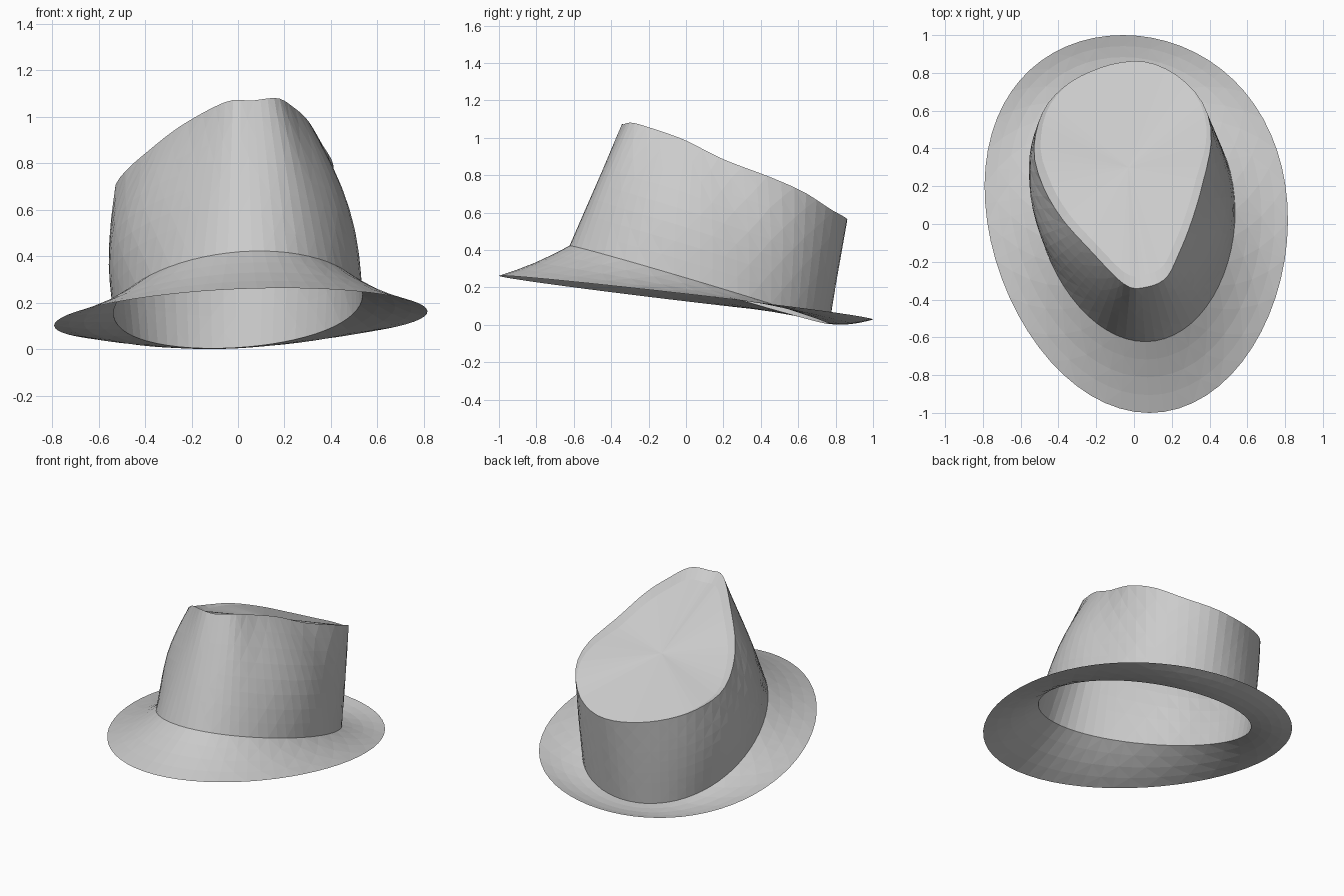
import bpy
from math import sin, cos, pi, atan2, tau
from mathutils import Vector

if "Cube" in bpy.data.objects:
    bpy.data.objects.remove(bpy.data.objects["Cube"])

N = 64
CENTRE_Y = 0.1


def brim_edge(t):
    # egg-shaped outer edge, lying on a tilted plane
    x = 0.8 * cos(t) - 0.07 * sin(t) + 0.012
    y = sin(t) + 0.11 * cos(t) ** 2
    return Vector((x, y, 0.145 - 0.115 * y + 0.025 * x))


def crown_base(t):
    # crease between crown and brim, tilted more steeply than the brim edge
    x = 0.532 * cos(t) - 0.06 * sin(t)
    y = 0.072 + 0.695 * sin(t) + 0.07 * cos(t) ** 2
    return Vector((x, y, 0.235 - 0.298 * y + 0.03 * x))


# teardrop rim of the crown top, counter-clockwise
RIM = [Vector(p) for p in (
    (0.30, 0.0, 0.985), (0.36, 0.2, 0.885), (0.41, 0.45, 0.79), (0.37, 0.63, 0.71),
    (0.25, 0.77, 0.62), (0.1, 0.85, 0.575), (-0.04, 0.86, 0.56), (-0.2, 0.82, 0.57),
    (-0.36, 0.735, 0.60), (-0.48, 0.6, 0.64), (-0.53, 0.4, 0.69), (-0.49, 0.22, 0.76),
    (-0.39, 0.04, 0.85), (-0.24, -0.13, 0.965), (-0.05, -0.32, 1.065),
    (0.06, -0.335, 1.07), (0.17, -0.285, 1.08), (0.24, -0.15, 1.04))]


def heading(p):
    return atan2(p.y - CENTRE_Y, p.x)


def crown_rim(phi):
    # rim point found by its heading from the centre, with a smooth curve between keys
    n = len(RIM)
    for i in range(n):
        p, q = RIM[i], RIM[(i + 1) % n]
        span = (heading(q) - heading(p)) % tau
        off = (phi - heading(p)) % tau
        if off < span:
            u = off / span
            o, r = RIM[i - 1], RIM[(i + 2) % n]
            return 0.5 * (2 * p + (q - o) * u + (2 * o - 5 * p + 4 * q - r) * u ** 2
                          + (3 * p - o - 3 * q + r) * u ** 3)


def skin(name, rings, tip=None):
    # join closed rings with flat facets, optionally closing on a tip point
    verts = [v for ring in rings for v in ring]
    faces = []
    for k in range(len(rings) - 1):
        for i in range(N):
            a, b = k * N + i, k * N + (i + 1) % N
            c, d = b + N, a + N
            faces += [(a, b, c), (a, c, d)] if (i + k) % 2 else [(a, b, d), (b, c, d)]
    if tip is not None:
        last = (len(rings) - 1) * N
        faces += [(last + i, last + (i + 1) % N, len(verts)) for i in range(N)]
        verts.append(tip)
    mesh = bpy.data.meshes.new(name)
    mesh.from_pydata(verts, [], faces)
    mesh.update()
    obj = bpy.data.objects.new(name, mesh)
    bpy.context.collection.objects.link(obj)
    return obj


angles = [tau * i / N for i in range(N)]
edge = [brim_edge(t) for t in angles]
base = [crown_base(t) for t in angles]
rim = [crown_rim(heading(p)) for p in base]

# brim: gently sagging surface from the outer edge to the crease
brim_rings = []
for k in range(5):
    v = k / 4
    brim_rings.append([a.lerp(b, v) - Vector((0, 0, 0.012 * sin(pi * v)))
                       for a, b in zip(edge, base)])
skin("brim", brim_rings)

# crown wall: bulges at the sides, straight at front and back
crown_rings = []
for k in range(9):
    v = k / 8
    ring = []
    for a, b in zip(base, rim):
        phi = heading(a)
        side = max(0, cos(phi) ** 2 * (0.6 - 0.4 * sin(phi)))
        push = 0.085 * side * sin(pi * v)
        ring.append(a.lerp(b, v) + Vector((cos(phi), sin(phi), 0)) * push)
    crown_rings.append(ring)

# crown top: narrow lip dropping to a sunken, sloping panel
mid = Vector((-0.03, 0.3, 0.785))
lip = []
for p in rim:
    f = min(1, max(0, (0.75 - p.y) / 0.5))
    lip.append(p.lerp(mid, 0.005 + 0.095 * f) - Vector((0, 0, 0.025 * f)))
crown_rings.append(lip)
for s in (0.3, 0.6, 0.85):
    crown_rings.append([p.lerp(mid, s) for p in lip])
skin("crown", crown_rings, mid)
